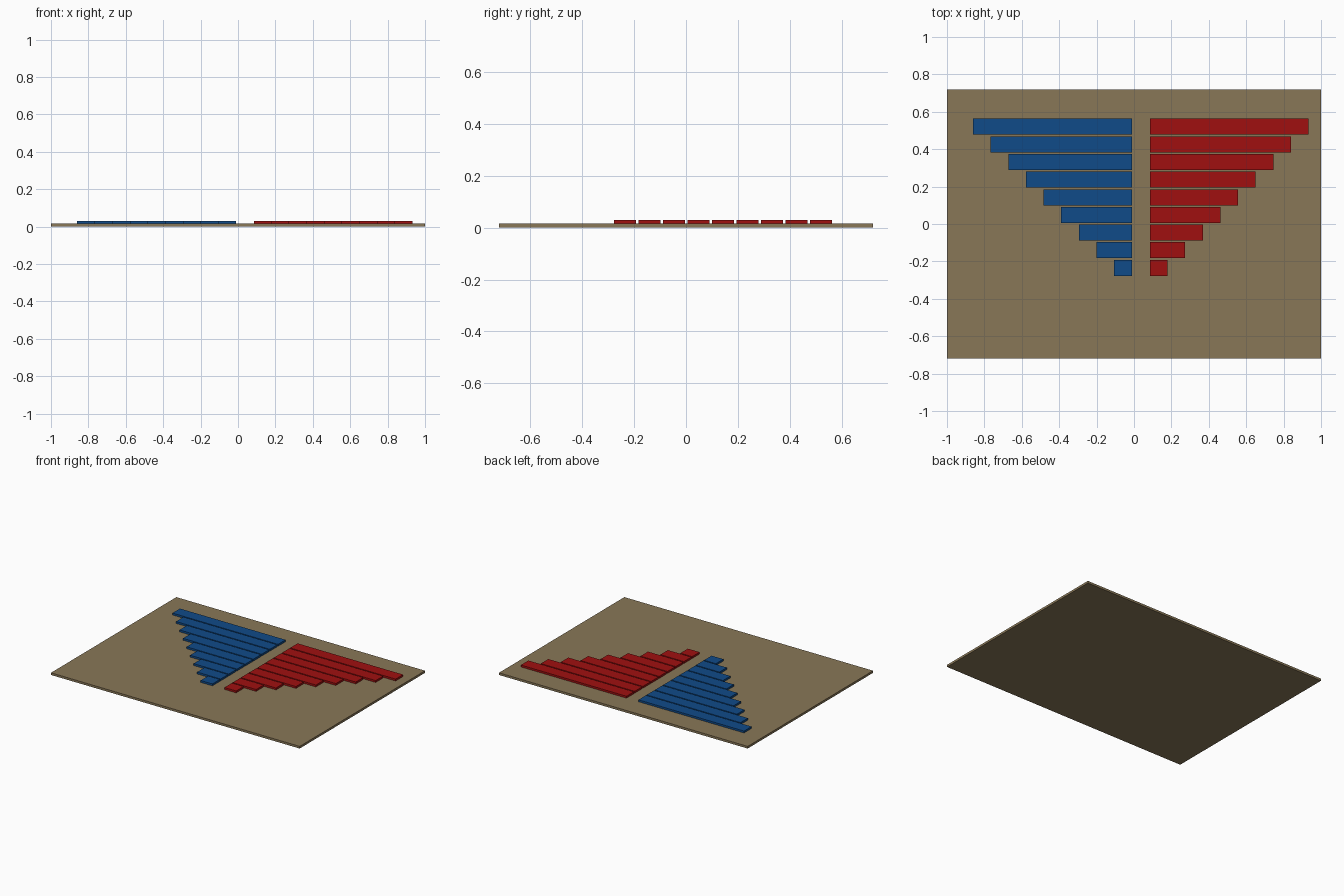
import bpy

if "Cube" in bpy.data.objects:
    bpy.data.objects.remove(bpy.data.objects["Cube"])

BASE_T = 0.016      # board thickness
TOP = 0.03          # height of the bar tops
PITCH = 0.0943      # row spacing and length step
BAR_W = 0.0855      # bar width in y
FIRST_Y = 0.52      # centre of the longest row
ROWS = 9


def material(name, rgb):
    m = bpy.data.materials.new(name)
    m.diffuse_color = (*rgb, 1.0)
    m.use_nodes = True
    m.node_tree.nodes["Principled BSDF"].inputs["Base Color"].default_value = m.diffuse_color
    return m


def box(name, lo, hi, mat):
    bpy.ops.mesh.primitive_cube_add(size=1)
    ob = bpy.context.object
    ob.name = name
    for v in ob.data.vertices:
        v.co = [l if c < 0 else h for c, l, h in zip(v.co, lo, hi)]
    ob.data.materials.append(mat)
    return ob


tan = material("tan board", (0.25, 0.185, 0.095))
blue = material("blue", (0.005, 0.07, 0.25))
red = material("red", (0.35, 0.005, 0.005))

# Flat board
box("board", (-1, -0.72, 0), (1, 0.72, BASE_T), tan)

# Two staircases of bars, each row one step shorter than the last
for i in range(ROWS):
    length = (ROWS - i) * PITCH
    y = FIRST_Y - i * PITCH
    y0, y1 = y - BAR_W / 2, y + BAR_W / 2
    box(f"blue_bar_{i + 1}", (-0.012 - length, y0, BASE_T), (-0.012, y1, TOP), blue)
    box(f"red_bar_{i + 1}", (0.085, y0, BASE_T), (0.085 + length, y1, TOP), red)
